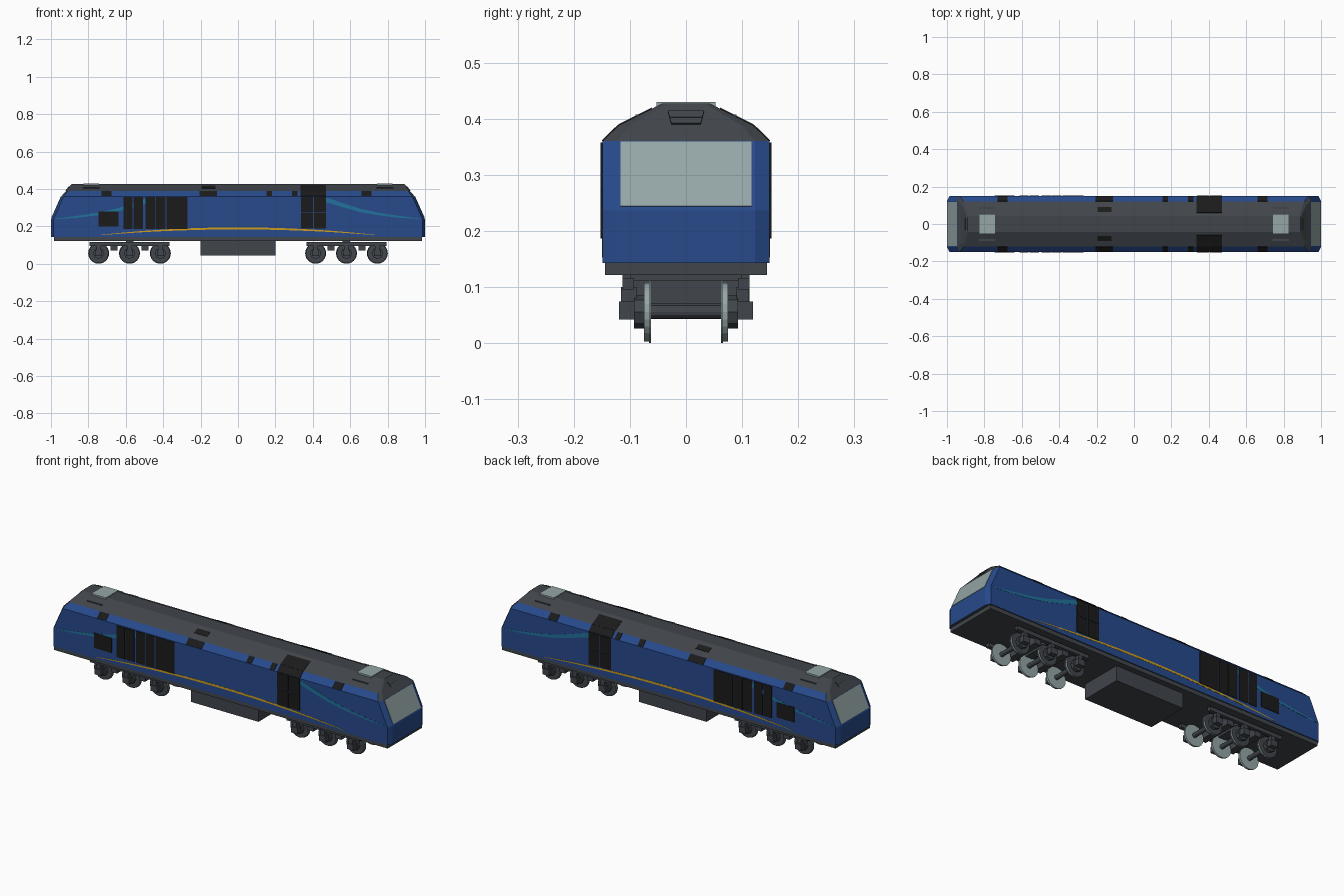
import bpy, bmesh, math
from mathutils import Vector, Matrix

if "Cube" in bpy.data.objects:
    bpy.data.objects.remove(bpy.data.objects["Cube"])


def material(name, rgb):
    m = bpy.data.materials.new(name)
    m.diffuse_color = (*rgb, 1)
    m.use_nodes = True
    m.node_tree.nodes["Principled BSDF"].inputs["Base Color"].default_value = m.diffuse_color
    return m


BLUE = material("body blue", (0.02, 0.068, 0.26))
GREY = material("roof grey", (0.052, 0.060, 0.070))
BLACK = material("vent black", (0.011, 0.011, 0.011))
GLASS = material("pale glass", (0.30, 0.38, 0.38))
CYAN = material("stripe cyan", (0.015, 0.17, 0.33))
GOLD = material("stripe gold", (0.62, 0.34, 0.012))


def finish(name, bm, *mats):
    bmesh.ops.recalc_face_normals(bm, faces=bm.faces)
    me = bpy.data.meshes.new(name)
    bm.to_mesh(me)
    bm.free()
    for m in mats:
        me.materials.append(m)
    ob = bpy.data.objects.new(name, me)
    bpy.context.collection.objects.link(ob)
    return ob


def boxes(name, spans, mat):
    """One object made of boxes given as (x0, x1, y0, y1, z0, z1)."""
    bm = bmesh.new()
    for x0, x1, y0, y1, z0, z1 in spans:
        mtx = Matrix.LocRotScale(((x0 + x1) / 2, (y0 + y1) / 2, (z0 + z1) / 2), None,
                                 Vector((x1 - x0, y1 - y0, z1 - z0)))
        bmesh.ops.create_cube(bm, size=1, matrix=mtx)
    return finish(name, bm, mat)


def plates(name, quads, mat, t=0.002):
    """Thin plates standing t proud of the hull; each quad is four corners."""
    bm = bmesh.new()
    for q in quads:
        q = [Vector(p) for p in q]
        n = (q[1] - q[0]).cross(q[2] - q[0]).normalized()
        if n.dot(sum(q, Vector()) / 4 - Vector((0, 0, 0.25))) < 0:
            n = -n
        lo = [bm.verts.new(p - n * 0.001) for p in q]
        hi = [bm.verts.new(p + n * t) for p in q]
        bm.faces.new(lo)
        bm.faces.new(hi)
        for i in range(4):
            j = (i + 1) % 4
            bm.faces.new((lo[i], lo[j], hi[j], hi[i]))
    return finish(name, bm, mat)


def side(x0, x1, a, b):
    """Quads on both flanks between section points a and b, each (y, z)."""
    return [[(x0, s * a[0], a[1]), (x1, s * a[0], a[1]),
             (x1, s * b[0], b[1]), (x0, s * b[0], b[1])] for s in (1, -1)]


def ends(a, b):
    """Quads on both noses between rows a and b, each (x, half width, z)."""
    return [[(s * a[0], -a[1], a[2]), (s * a[0], a[1], a[2]),
             (s * b[0], b[1], b[2]), (s * b[0], -b[1], b[2])] for s in (1, -1)]


# Body hull: stacked outlines (z, half width, half length, corner chamfer)
LEVELS = [(0.143, 0.149, 1.0, 0.026), (0.237, 0.149, 1.0, 0.026), (0.36, 0.149, 0.945, 0.026),
          (0.388, 0.12, 0.92, 0.02), (0.427, 0.043, 0.89, 0.01)]
bm = bmesh.new()
rings = []
for z, w, l, d in LEVELS:
    c = d * 0.5
    corner = [(l, w - d), (l - c, w)]
    pts = corner + [(-x, y) for x, y in corner[::-1]]
    pts += [(-x, -y) for x, y in pts]
    rings.append([bm.verts.new((x, y, z)) for x, y in pts])
for r0, r1 in zip(rings, rings[1:]):
    for i in range(8):
        j = (i + 1) % 8
        bm.faces.new((r0[i], r0[j], r1[j], r1[i]))
bm.faces.new(rings[0])
bm.faces.new(rings[-1])
bm.normal_update()
for f in bm.faces:
    zc = f.calc_center_median().z
    flank = abs(f.normal.y) > 0.6
    f.material_index = 0 if zc < 0.36 and abs(f.normal.z) < 0.9 or (flank and zc < 0.38) else 1
finish("body", bm, BLUE, GREY)

# Windscreens and roof lamp slats on both noses
plates("windscreen", ends((0.997, 0.117, 0.2437), (0.9455, 0.117, 0.359)), GLASS)
plates("nose_lamp", ends((0.9185, 0.026, 0.39), (0.911, 0.029, 0.3997))
       + ends((0.910, 0.029, 0.401), (0.9015, 0.032, 0.412)), GREY, 0.004)

# Flank doors and grilles
W = 0.149
grilles = side(-0.745, -0.64, (W, 0.20), (W, 0.28))
for x0, x1 in ((-0.612, -0.563), (-0.558, -0.507), (-0.495, -0.441), (-0.438, -0.388),
               (-0.382, -0.27)):
    grilles += side(x0, x1, (W, 0.187), (W, 0.356))
plates("side_grilles", grilles, BLACK, 0.003)
doors = []
for x0, x1 in ((0.338, 0.402), (0.406, 0.47)):
    for z0, z1 in ((0.188, 0.270), (0.274, 0.358)):
        doors += side(x0, x1, (W, z0), (W, z1))
plates("side_doors", doors, BLACK, 0.003)

# Black panels on the sloping roof edges
SLOPE = ((0.1475, 0.3615), (0.121, 0.387))
vents = []
for x0, x1 in ((-0.73, -0.677), (-0.205, -0.112), (0.152, 0.182), (0.29, 0.318), (0.66, 0.713)):
    vents += side(x0, x1, *SLOPE)
vents += side(-0.195, -0.12, (0.09, 0.4032), (0.063, 0.4169))
vents += side(0.335, 0.47, (W, 0.36), (0.12, 0.388))
vents += side(0.335, 0.47, (0.12, 0.388), (0.06, 0.4184))
plates("roof_vents", vents, BLACK)


# Painted sweeping stripes
def stripe(name, pts, mat):
    """pts are (x, mid z, thickness) along the flank."""
    quads = []
    for (xa, za, ta), (xb, zb, tb) in zip(pts, pts[1:]):
        for y in (W, -W):
            quads.append([(xa, y, za - ta / 2), (xb, y, zb - tb / 2),
                          (xb, y, zb + tb / 2), (xa, y, za + ta / 2)])
    plates(name, quads, mat, 0.001)


SWOOSH = [(0.975, 0.24, 0.002), (0.87, 0.25, 0.010), (0.75, 0.266, 0.014), (0.65, 0.286, 0.018),
          (0.56, 0.313, 0.022), (0.49, 0.336, 0.024), (0.43, 0.346, 0.022)]
stripe("cyan_stripe_right", SWOOSH, CYAN)
stripe("cyan_stripe_left", [(-x, z, t) for x, z, t in SWOOSH], CYAN)
stripe("gold_stripe", [(0.73 * u, 0.189 - 0.035 * u * u, 0.002 + 0.009 * (1 - u * u))
                       for u in [i / 12 - 1 for i in range(25)]], GOLD)

# Roof units over each cab
boxes("roof_unit", [(s * 0.785 - 0.042, s * 0.785 + 0.042, -0.053, 0.053, 0.40, 0.43)
                    for s in (1, -1)], GLASS)
boxes("roof_unit_cheeks", [(s * 0.785 - 0.045, s * 0.785 + 0.045, min(a, b), max(a, b), 0.39, 0.408)
                           for s in (1, -1) for a, b in ((0.053, 0.09), (-0.053, -0.09))], GREY)

# Underframe and belly tank
boxes("underframe", [(-0.985, 0.985, -0.144, 0.144, 0.122, 0.146)], GREY)
boxes("belly_tank", [(-0.2, 0.2, -0.113, 0.113, 0.043, 0.125)], GREY)

# Bogies: side beams, cross beams, pivots and axle boxes
AXLES = [s * x for s in (1, -1) for x in (0.415, 0.58, 0.745)]
beams, axle_boxes = [], []
for s in (1, -1):
    c = s * 0.58
    for y0, y1 in ((0.093, 0.113), (-0.113, -0.093)):
        beams.append((c - 0.215, c + 0.215, y0, y1, 0.096, 0.116))
    for dx in (-0.0825, 0.0825):
        beams.append((c + dx - 0.018, c + dx + 0.018, -0.1, 0.1, 0.07, 0.112))
    beams.append((c - 0.02, c + 0.02, -0.1, 0.1, 0.1, 0.125))
for x in AXLES:
    for y0, y1 in ((0.093, 0.119), (-0.119, -0.093)):
        axle_boxes.append((x - 0.019, x + 0.019, y0, y1, 0.042, 0.074))
        axle_boxes.append((x - 0.012, x + 0.012, y0 * 0.97, y1 * 0.94, 0.07, 0.1))
boxes("bogie_frames", beams, GREY)
boxes("axle_boxes", axle_boxes, GREY)


# Wheels with pale treads and inner faces, dark outer faces
def cylinder(bm, x, y, z, r, depth, n):
    mtx = Matrix.Translation((x, y, z)) @ Matrix.Rotation(math.pi / 2, 4, 'X')
    bmesh.ops.create_cone(bm, cap_ends=True, segments=n, radius1=r, radius2=r,
                          depth=depth, matrix=mtx)


bm = bmesh.new()
for x in AXLES:
    for s in (1, -1):
        cylinder(bm, x, s * 0.0705, 0.056, 0.053, 0.009, 24)
        cylinder(bm, x, s * 0.064, 0.056, 0.056, 0.004, 24)
bm.normal_update()
for f in bm.faces:
    if f.normal.y * f.calc_center_median().y > 0.05:
        f.material_index = 1
finish("wheels", bm, GLASS, GREY)

bm = bmesh.new()
for x in AXLES:
    cylinder(bm, x, 0, 0.056, 0.012, 0.22, 12)
    for s in (1, -1):
        cylinder(bm, x, s * 0.083, 0.056, 0.03, 0.02, 8)
finish("axles", bm, GREY)
